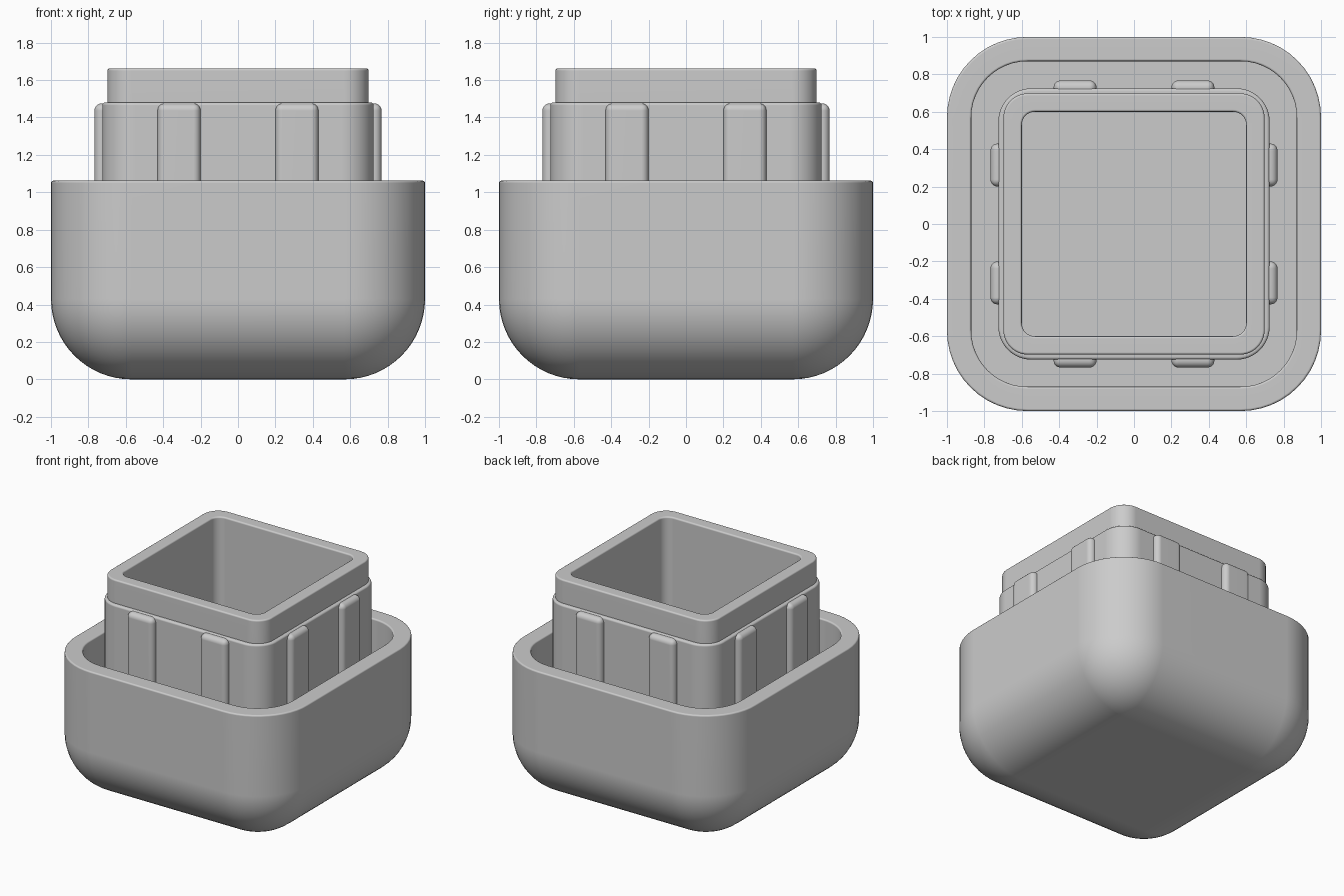
import bpy, bmesh, math

if "Cube" in bpy.data.objects:
    bpy.data.objects.remove(bpy.data.objects["Cube"])

grey = bpy.data.materials.new("light grey")
grey.diffuse_color = (0.6, 0.6, 0.6, 1)
grey.use_nodes = True
grey.node_tree.nodes["Principled BSDF"].inputs["Base Color"].default_value = grey.diffuse_color


def finish(name, bm):
    bmesh.ops.remove_doubles(bm, verts=bm.verts, dist=0.0005)
    bmesh.ops.recalc_face_normals(bm, faces=bm.faces)
    me = bpy.data.meshes.new(name)
    bm.to_mesh(me)
    bm.free()
    me.materials.append(grey)
    me.shade_smooth()
    me.set_sharp_from_angle(angle=math.radians(30))
    ob = bpy.data.objects.new(name, me)
    bpy.context.collection.objects.link(ob)
    mod = ob.modifiers.new("normals", 'WEIGHTED_NORMAL')
    mod.keep_sharp = True
    return ob


def square_loft(name, profile, seg=12):
    """Skin a stack of rounded squares given as (half width, corner radius, z)."""
    bm = bmesh.new()
    rings = []
    for half, rad, z in profile:
        c = half - rad
        ring = []
        for q, (sx, sy) in enumerate([(1, 1), (-1, 1), (-1, -1), (1, -1)]):
            for i in range(seg + 1):
                a = math.pi / 2 * (q + i / seg)
                ring.append(bm.verts.new((sx * c + rad * math.cos(a),
                                          sy * c + rad * math.sin(a), z)))
        rings.append(ring)
    n = len(rings[0])
    for lo, hi in zip(rings, rings[1:]):
        for i in range(n):
            j = (i + 1) % n
            bm.faces.new((lo[i], lo[j], hi[j], hi[i]))
    bm.faces.new(rings[0][::-1])
    bm.faces.new(rings[-1])
    return finish(name, bm)


def fillet(half, rad, z, f, outer=True, steps=4):
    """Rounded top edge; outer edges run inward and up, inner ones down."""
    pts = []
    for i in range(steps + 1):
        a = math.pi / 2 * i / steps
        d = f * (1 - math.cos(a))
        s = -d if outer else d
        pts.append((half + s, rad + s, z - f + f * math.sin(a)))
    return pts if outer else pts[::-1]


# outer shell: deeply rounded base, rounded rim, hollow inside
R = 0.43
base = []
for i in range(17):
    a = math.pi / 2 * i / 16
    s = max(R * math.sin(a), 0.0001)
    base.append((1 - R + s, s, R - R * math.cos(a)))
square_loft("outer_shell", base + fillet(1.0, R, 1.062, 0.012)
            + fillet(0.87, 0.30, 1.062, 0.012, False) + [(0.87, 0.30, 0.25)])

# inner cup: body, stepped neck and hollow
square_loft("inner_cup", [(0.725, 0.175, 0.25)]
            + fillet(0.725, 0.175, 1.48, 0.015)
            + [(0.698, 0.13, 1.48)]
            + fillet(0.698, 0.13, 1.662, 0.012)
            + fillet(0.60, 0.07, 1.662, 0.012, False)
            + [(0.60, 0.07, 0.36)])

# grip ribs: two on each side
for side in range(4):
    for k, x in enumerate((-0.315, 0.315)):
        bm = bmesh.new()
        bmesh.ops.create_cube(bm, size=1)
        for v in bm.verts:
            v.co.x = x + v.co.x * 0.23
            v.co.y = -0.715 + v.co.y * 0.105
            v.co.z = 0.8625 + v.co.z * 1.225
        edges = [e for e in bm.edges
                 if all(v.co.y < -0.7 for v in e.verts)
                 or all(v.co.z > 1 for v in e.verts)]
        bmesh.ops.bevel(bm, geom=edges, offset=0.038, segments=5,
                        profile=0.5, affect='EDGES')
        rib = finish(f"grip_rib_{side}_{k}", bm)
        rib.rotation_euler.z = side * math.pi / 2
